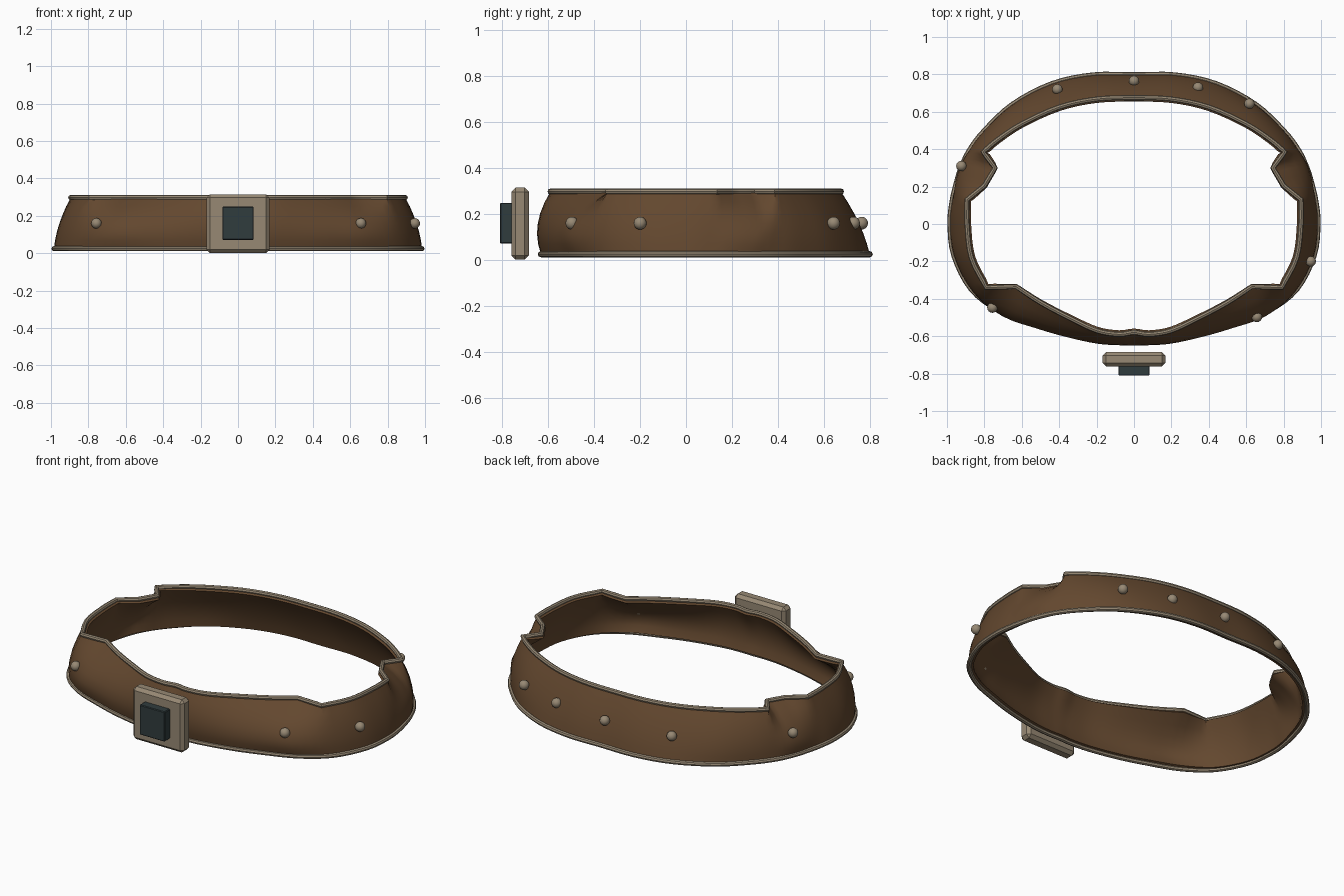
import bpy, bmesh
from mathutils import Vector

if "Cube" in bpy.data.objects:
    bpy.data.objects.remove(bpy.data.objects["Cube"])


def material(name, rgb):
    m = bpy.data.materials.new(name)
    m.diffuse_color = (*rgb, 1)
    m.use_nodes = True
    m.node_tree.nodes["Principled BSDF"].inputs["Base Color"].default_value = m.diffuse_color
    return m


LEATHER = material("brown leather", (0.125, 0.064, 0.028))
METAL = material("pale metal", (0.31, 0.25, 0.175))
GEM = material("dark slate gem", (0.03, 0.045, 0.048))

# Half outlines of the band, from centre back round the right side to centre front
TOP = [(0, .675), (.2, .668), (.4, .625), (.6, .535), (.73, .45), (.807, .385),
       (.743, .30), (.80, .205), (.893, .13), (.893, 0), (.87, -.18), (.79, -.34),
       (.63, -.335), (.5, -.42), (.35, -.50), (.2, -.57), (.08, -.59), (0, -.58)]
MID = [(0, .752), (.21, .75), (.42, .705), (.63, .615), (.775, .50), (.86, .40),
       (.895, .33), (.925, .24), (.945, .13), (.955, 0), (.935, -.18), (.84, -.37),
       (.68, -.485), (.52, -.545), (.36, -.595), (.2, -.635), (.08, -.645), (0, -.645)]
BOTTOM = [(0, .798), (.22, .797), (.44, .75), (.65, .64), (.80, .50), (.88, .395),
          (.925, .30), (.95, .22), (.973, .12), (.984, 0), (.963, -.17), (.87, -.35),
          (.72, -.465), (.54, -.535), (.38, -.585), (.2, -.622), (.08, -.632), (0, -.63)]
TOP_CORNERS = {5, 6, 7, 8, 11, 12}
Z_BOTTOM, Z_MID, Z_TOP = 0.025, 0.16, 0.298
STEPS, ROWS = 4, 7


def outline(half, corners=()):
    """Mirror a half outline and round it, keeping the listed corners sharp."""
    n = len(half)
    pts = [Vector(p) for p in half] + [Vector((-x, y)) for x, y in half[-2:0:-1]]
    total = len(pts)
    sharp = set(corners) | {total - c for c in corners}
    tan = [Vector((0, 0)) if i in sharp else (pts[(i + 1) % total] - pts[i - 1]) / 2
           for i in range(total)]
    result = []
    for i in range(total):
        j = (i + 1) % total
        a, b = pts[i], pts[j]
        ta = (b - a) if i in sharp else tan[i]
        tb = (b - a) if j in sharp else tan[j]
        for s in range(STEPS):
            t = s / STEPS
            result.append(a * (2*t**3 - 3*t**2 + 1) + ta * (t**3 - 2*t**2 + t)
                          + b * (3*t**2 - 2*t**3) + tb * (t**3 - t**2))
    return result


def activate(obj):
    bpy.ops.object.select_all(action='DESELECT')
    obj.select_set(True)
    bpy.context.view_layer.objects.active = obj


def smooth(obj, angle=0.7):
    activate(obj)
    bpy.ops.object.shade_smooth_by_angle(angle=angle)


top, mid, bottom = outline(TOP, TOP_CORNERS), outline(MID), outline(BOTTOM)
count = len(top)

# Leather band: a loft through the three outlines, thickened inward
bm = bmesh.new()
rows = []
for r in range(ROWS):
    t = r / (ROWS - 1)
    wb, wm, wt = (1 - t) * (1 - 2*t), 4 * t * (1 - t), t * (2*t - 1)
    z = Z_BOTTOM * wb + Z_MID * wm + Z_TOP * wt
    rows.append([bm.verts.new((*(b * wb + m * wm + p * wt), z))
                 for b, m, p in zip(bottom, mid, top)])
for low, high in zip(rows, rows[1:]):
    for i in range(count):
        j = (i + 1) % count
        bm.faces.new((low[j], low[i], high[i], high[j]))
mesh = bpy.data.meshes.new("leather_band")
bm.to_mesh(mesh)
bm.free()
mesh.materials.append(LEATHER)
band = bpy.data.objects.new("leather_band", mesh)
bpy.context.collection.objects.link(band)
solid = band.modifiers.new("thickness", 'SOLIDIFY')
solid.thickness, solid.offset = 0.025, -1
activate(band)
bpy.ops.object.modifier_apply(modifier="thickness")
smooth(band)


# Round metal piping along both rims
def piping(name, points, z):
    curve = bpy.data.curves.new(name, 'CURVE')
    curve.dimensions = '3D'
    curve.bevel_depth, curve.bevel_resolution = 0.0135, 2
    spline = curve.splines.new('POLY')
    spline.points.add(len(points) - 1)
    for sp, p in zip(spline.points, points):
        sp.co = (p.x, p.y, z, 1)
    spline.use_cyclic_u = True
    curve.materials.append(METAL)
    obj = bpy.data.objects.new(name, curve)
    bpy.context.collection.objects.link(obj)
    activate(obj)
    bpy.ops.object.convert(target='MESH')
    smooth(bpy.context.object)


piping("top_piping", top, Z_TOP)
piping("bottom_piping", bottom, Z_BOTTOM)

# Rivets scattered around the middle of the band
for i, (x, y) in enumerate([(-.757, -.447), (.657, -.497), (.945, -.2), (-.923, .31),
                            (-.41, .72), (0, .765), (.342, .73), (.617, .643)]):
    bpy.ops.mesh.primitive_uv_sphere_add(segments=16, ring_count=10, radius=0.028,
                                         location=(x, y, Z_MID))
    rivet = bpy.context.object
    rivet.name = f"rivet_{i + 1}"
    rivet.data.materials.append(METAL)
    smooth(rivet)


# Buckle plate and gem: chamfered boxes in front of the band
def chamfered_box(name, center, size, chamfer, mat):
    bpy.ops.mesh.primitive_cube_add(size=1, location=center)
    obj = bpy.context.object
    obj.name = name
    obj.scale = size
    bpy.ops.object.transform_apply(location=False, rotation=False, scale=True)
    bevel = obj.modifiers.new("chamfer", 'BEVEL')
    bevel.width, bevel.segments = chamfer, 1
    bpy.ops.object.modifier_apply(modifier="chamfer")
    obj.data.materials.append(mat)


chamfered_box("buckle_plate", (0, -.723, .158), (.336, .076, .314), .018, METAL)
chamfered_box("buckle_gem", (0, -.78, .16), (.166, .06, .178), .004, GEM)
